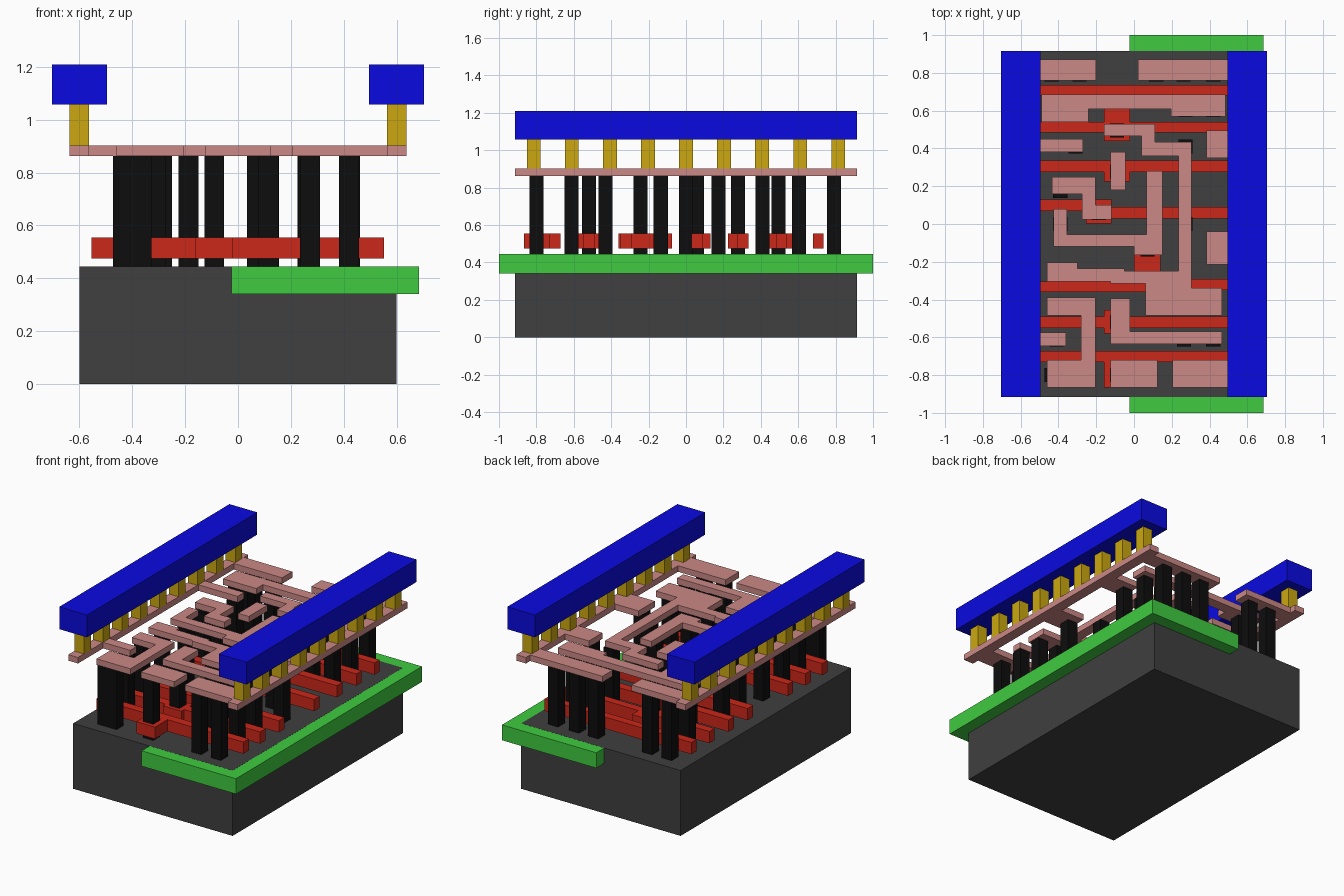
import bpy, bmesh


def material(name, rgb):
    m = bpy.data.materials.new(name)
    m.diffuse_color = (*rgb, 1)
    return m


DARK = material("dark_silicon", (0.05, 0.05, 0.05))
GREEN = material("green_well", (0.05, 0.6, 0.05))
RED = material("red_gate", (0.6, 0.02, 0.01))
BLACK = material("black_contact", (0.004, 0.004, 0.004))
PINK = material("pink_metal", (0.6, 0.25, 0.24))
GOLD = material("gold_via", (0.6, 0.39, 0.005))
BLUE = material("blue_metal", (0.003, 0.003, 0.75))


def prism(name, outline, z0, z1, mat):
    """Extrude a flat outline from z0 up to z1."""
    bm = bmesh.new()
    face = bm.faces.new([bm.verts.new((x, y, z0)) for x, y in outline])
    up = bmesh.ops.extrude_face_region(bm, geom=[face])["geom"]
    bmesh.ops.translate(bm, vec=(0, 0, z1 - z0),
                        verts=[v for v in up if isinstance(v, bmesh.types.BMVert)])
    bmesh.ops.recalc_face_normals(bm, faces=bm.faces)
    me = bpy.data.meshes.new(name)
    bm.to_mesh(me)
    bm.free()
    me.materials.append(mat)
    ob = bpy.data.objects.new(name, me)
    bpy.context.collection.objects.link(ob)


def box(name, x0, x1, y0, y1, z0, z1, mat):
    prism(name, [(x0, y0), (x1, y0), (x1, y1), (x0, y1)], z0, z1, mat)


def wire(name, *outline):
    prism(name, outline, 0.862, 0.903, PINK)


def wire_box(name, x0, x1, y0, y1):
    box(name, x0, x1, y0, y1, 0.862, 0.903, PINK)


def gate(name, *outline):
    prism(name, outline, 0.475, 0.555, RED)


def contacts(y, *xs):
    h = 0.0375
    for x in xs:
        box("contact", x - h, x + h, y - h, y + h, 0.445, 0.862, BLACK)


# substrate and well (well top a hair lower, so the substrate covers it)
box("substrate", -0.6, 0.6, -0.915, 0.915, 0, 0.445, DARK)
box("well", -0.025, 0.685, -1, 1, 0.34, 0.4445, GREEN)

# supply rails with their vias, both sides
for s in (-1, 1):
    def side(name, a, b, y0, y1, z0, z1, mat):
        box(name, min(s * a, s * b), max(s * a, s * b), y0, y1, z0, z1, mat)
    side("top_rail", 0.496, 0.705, -0.915, 0.915, 1.058, 1.21, BLUE)
    side("lower_rail", 0.564, 0.637, -0.915, 0.915, 0.862, 0.903, PINK)
    for k in range(-4, 5):
        y = k * 0.2035
        side("rail_via", 0.564, 0.637, y - 0.037, y + 0.037, 0.903, 1.058, GOLD)

# stubs joined to the rails
L, R = -0.564, 0.564
wire_box("left_stub_back", L, -0.2, 0.76, 0.87)
wire_box("left_stub_middle", L, -0.27, 0.38, 0.45)
wire_box("left_stub_front", L, -0.36, -0.645, -0.575)
wire_box("right_stub_back", 0.02, R, 0.76, 0.87)
wire_box("right_stub_middle", 0.385, R, 0.35, 0.495)
wire_box("right_stub_centre", 0.385, R, -0.215, -0.04)
wire_box("right_stub_front", 0.205, R, -0.865, -0.72)

# free metal wires
wire_box("input_pad_middle", -0.125, -0.045, 0.18, 0.38)
wire_box("input_pad_front", -0.125, 0.125, -0.865, -0.72)
wire("back_wire", (-0.49, 0.54), (-0.24, 0.54), (-0.24, 0.61), (0.195, 0.61),
     (0.195, 0.57), (0.485, 0.57), (0.485, 0.685), (-0.49, 0.685))
wire("long_wire", (-0.16, 0.53), (-0.16, 0.465), (0.04, 0.465), (0.04, 0.36),
     (0.235, 0.36), (0.235, -0.25), (-0.05, -0.25), (-0.05, -0.235),
     (-0.3, -0.235), (-0.3, -0.205), (-0.46, -0.205), (-0.46, -0.305),
     (-0.125, -0.305), (-0.125, -0.315), (0.06, -0.315), (0.06, -0.485),
     (0.465, -0.485), (0.465, -0.34), (0.305, -0.34), (0.305, 0.435),
     (0.11, 0.435), (0.11, 0.53))
wire("zigzag_wire", (-0.435, 0.25), (-0.435, 0.16), (-0.275, 0.16), (-0.275, 0.025),
     (-0.12, 0.025), (-0.12, 0.1), (-0.205, 0.1), (-0.205, 0.25))
wire("centre_wire", (-0.425, 0.08), (-0.425, -0.12), (0, -0.12), (0, -0.165),
     (0.15, -0.165), (0.15, 0.28), (0.065, 0.28), (0.065, -0.055),
     (-0.355, -0.055), (-0.355, 0.08))
wire("bracket_wire", (-0.46, -0.39), (-0.46, -0.485), (-0.28, -0.485), (-0.28, -0.72),
     (-0.46, -0.72), (-0.46, -0.865), (-0.205, -0.865), (-0.205, -0.39))
wire("corner_wire", (-0.125, -0.395), (-0.125, -0.635), (0.465, -0.635),
     (0.465, -0.57), (-0.02, -0.57), (-0.02, -0.395))

# gate strips, each with its contact pad
A, B = -0.555, 0.552
gate("gate_back", (A, 0.68), (B, 0.68), (B, 0.735), (A, 0.735))
gate("gate_2", (A, 0.485), (-0.16, 0.485), (-0.16, 0.44), (-0.02, 0.44), (-0.02, 0.485),
     (B, 0.485), (B, 0.54), (-0.02, 0.54), (-0.02, 0.61), (-0.16, 0.61),
     (-0.16, 0.54), (A, 0.54))
gate("gate_3", (A, 0.275), (-0.16, 0.275), (-0.16, 0.225), (-0.02, 0.225),
     (-0.02, 0.275), (B, 0.275), (B, 0.335), (A, 0.335))
gate("gate_4", (A, 0.07), (-0.255, 0.07), (-0.255, 0.002), (-0.12, 0.002),
     (-0.12, 0.03), (B, 0.03), (B, 0.09), (-0.12, 0.09), (-0.12, 0.13), (A, 0.13))
gate("gate_5", (A, -0.36), (0.06, -0.36), (0.06, -0.35), (B, -0.35), (B, -0.29),
     (0.14, -0.29), (0.14, -0.075), (0, -0.075), (0, -0.305), (A, -0.305))
gate("gate_6", (A, -0.55), (-0.16, -0.55), (-0.16, -0.58), (-0.02, -0.58),
     (-0.02, -0.55), (B, -0.55), (B, -0.49), (-0.02, -0.49), (-0.02, -0.455),
     (-0.16, -0.455), (-0.16, -0.49), (A, -0.49))
gate("gate_front", (A, -0.73), (-0.16, -0.73), (-0.16, -0.865), (-0.02, -0.865),
     (-0.02, -0.73), (B, -0.73), (B, -0.672), (A, -0.672))

# contact posts, row by row from back to front
contacts(0.792, -0.435, -0.288, 0.118, 0.262, 0.42)
contacts(0.605, -0.435, -0.363, 0.272, 0.42)
contacts(0.495, -0.09)
contacts(0.41, -0.31, 0.272, 0.425)
contacts(0.277, -0.09)
contacts(0.175, -0.39, 0.11)
contacts(0.06, -0.187)
contacts(0.0, -0.39, 0.272)
contacts(-0.135, 0.072, 0.425)
contacts(-0.243, -0.4)
contacts(-0.43, -0.42, 0.115, 0.272, 0.42)
contacts(-0.518, -0.09)
contacts(-0.612, -0.41, 0.265, 0.42)
contacts(-0.8, -0.435, -0.365, -0.09, 0.272, 0.42)
